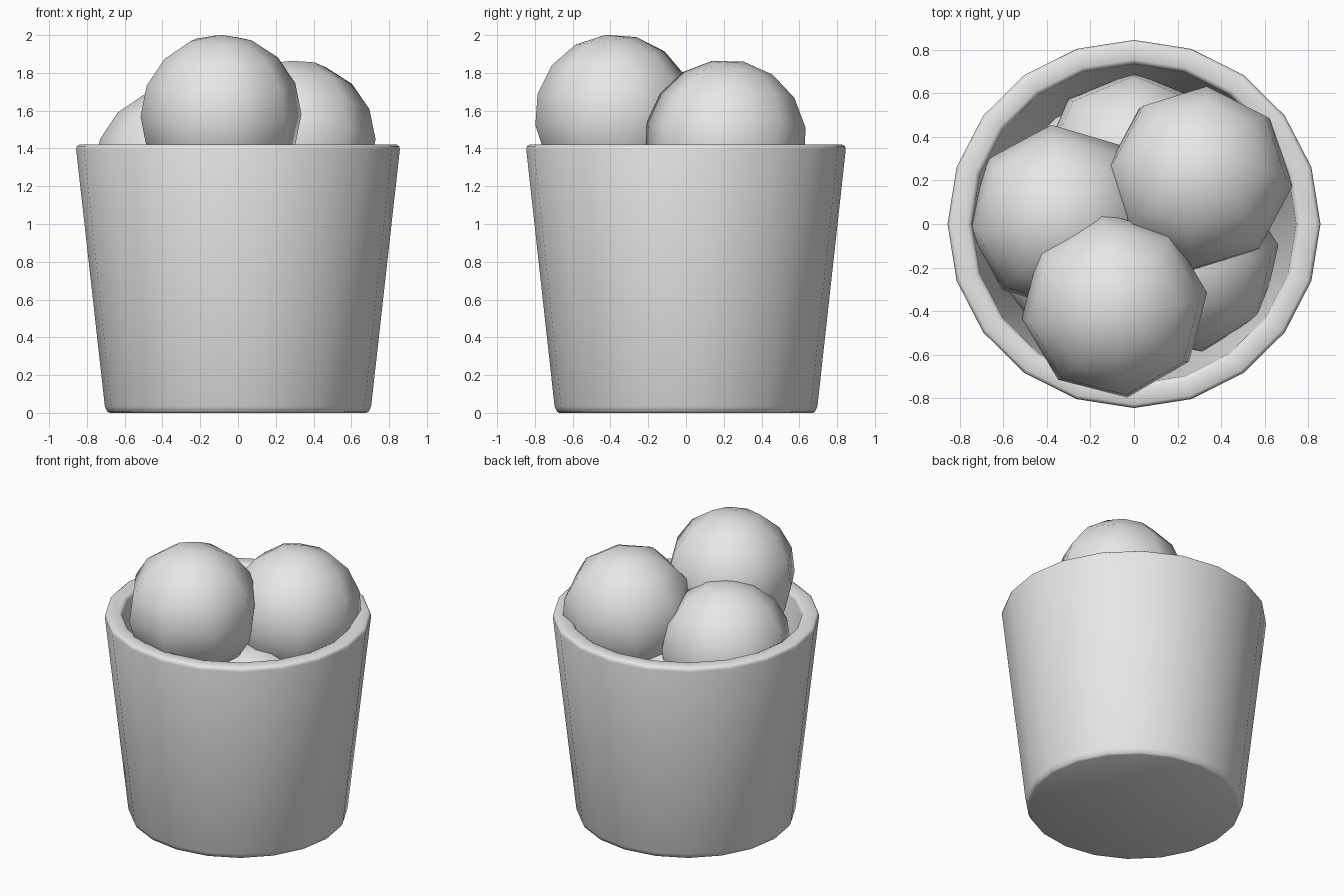
import bpy, bmesh, math
from mathutils import Matrix, Euler

if "Cube" in bpy.data.objects:
    bpy.data.objects.remove(bpy.data.objects["Cube"], do_unlink=True)

grey = bpy.data.materials.new("light grey")
grey.use_nodes = True
COLOUR = (0.8, 0.8, 0.8, 1)
grey.diffuse_color = COLOUR
grey.node_tree.nodes["Principled BSDF"].inputs["Base Color"].default_value = COLOUR


def add_object(name, bm, angle):
    mesh = bpy.data.meshes.new(name)
    bm.to_mesh(mesh)
    bm.free()
    mesh.materials.append(grey)
    obj = bpy.data.objects.new(name, mesh)
    bpy.context.collection.objects.link(obj)
    bpy.ops.object.select_all(action="DESELECT")
    obj.select_set(True)
    bpy.context.view_layer.objects.active = obj
    bpy.ops.object.shade_smooth_by_angle(angle=math.radians(angle))
    return obj


# Bucket: tapered wall with rounded rim and base, lathed in 20 sides
profile = [(0.68, 0), (0.692, 0.006), (0.705, 0.035),
           (0.857, 1.395), (0.853, 1.412), (0.84, 1.42),
           (0.765, 1.42), (0.75, 1.412), (0.745, 1.395), (0.61, 0.1)]
SIDES = 20
bm = bmesh.new()
rings = []
for radius, z in profile:
    ring = []
    for i in range(SIDES):
        a = math.tau * i / SIDES
        ring.append(bm.verts.new((radius * math.cos(a), 0.987 * radius * math.sin(a), z)))
    rings.append(ring)
for low, high in zip(rings, rings[1:]):
    for i in range(SIDES):
        j = (i + 1) % SIDES
        bm.faces.new((low[i], low[j], high[j], high[i]))
bm.faces.new(rings[0][::-1])
bm.faces.new(rings[-1])
bmesh.ops.recalc_face_normals(bm, faces=bm.faces)
add_object("bucket", bm, 50)

# Balls: centre, then tilt about x and turn about z in degrees
balls = {
    "front_ball": ((-0.09, -0.375, 1.575), 7, 8),
    "back_left_ball": ((0.30, 0.21, 1.44), -13, -5),
    "right_ball": ((-0.335, 0.03, 1.29), 5, 6),
    "lower_left_ball": ((0.24, -0.17, 0.88), 10, 10),
    "lower_back_ball": ((0.0, 0.27, 0.84), -5, 0),
    "lower_right_ball": ((-0.2, -0.15, 0.80), 5, 15),
}
for name, (centre, tilt, turn) in balls.items():
    bm = bmesh.new()
    bmesh.ops.create_uvsphere(bm, u_segments=8, v_segments=8, radius=0.43)
    spin = Euler((math.radians(tilt), 0, 0)).to_matrix() @ Matrix.Rotation(math.radians(turn), 3, "Z")
    bmesh.ops.transform(bm, matrix=Matrix.Translation(centre) @ spin.to_4x4(), verts=bm.verts)
    add_object(name, bm, 80)
